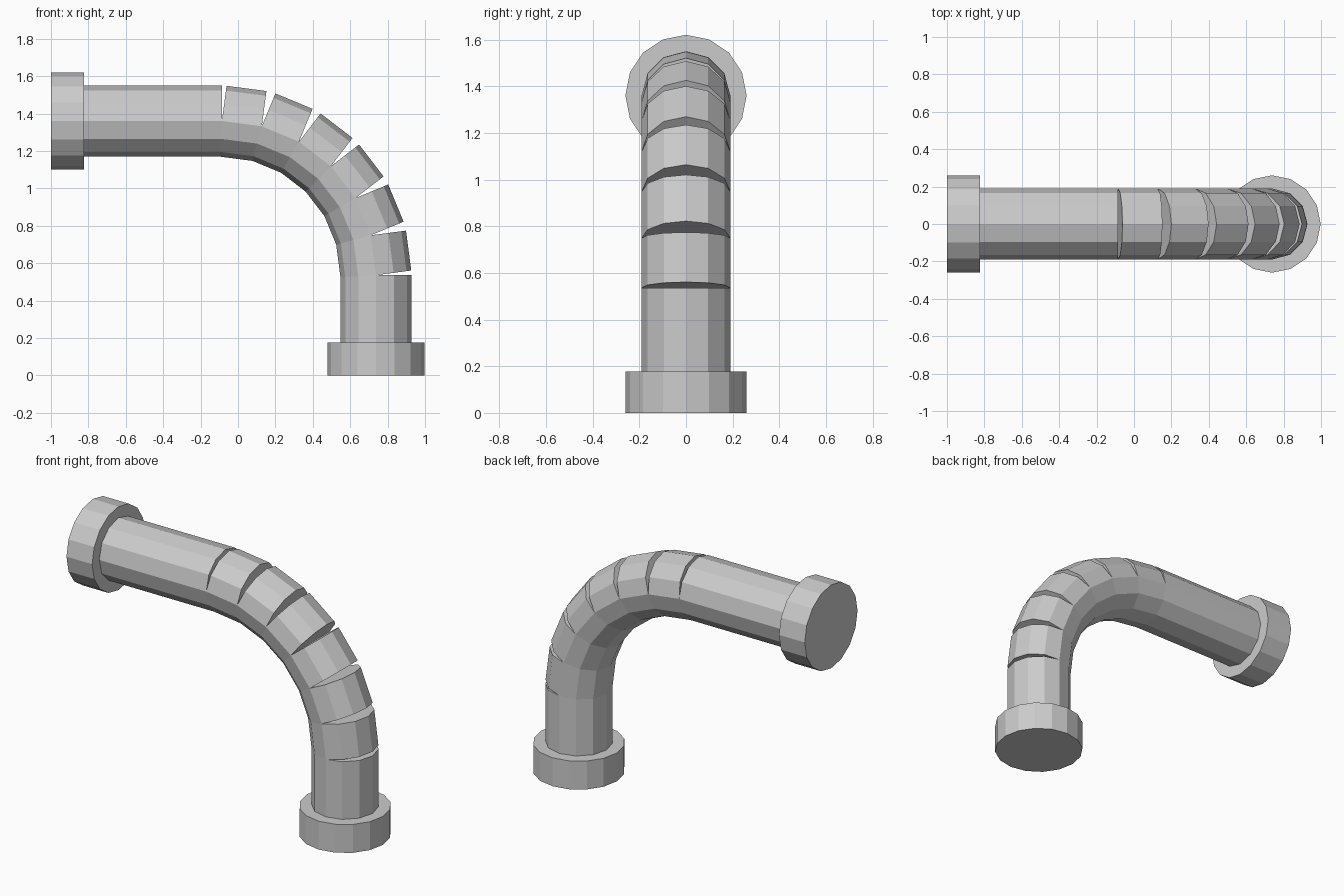
import bpy, math
from mathutils import Vector

if "Cube" in bpy.data.objects:
    bpy.data.objects.remove(bpy.data.objects["Cube"])

PIPE_R, COLLAR_R, COLLAR_H = 0.19, 0.26, 0.177
AXIS_X, AXIS_Z, BEND_R, STEPS = 0.738, 1.36, 0.824, 6


def cylinder(name, a, b, radius, sides):
    """Capped flat-shaded cylinder from a to b in the XZ plane, a corner facing outward."""
    a, b = Vector(a), Vector(b)
    d = b - a
    bpy.ops.mesh.primitive_cylinder_add(
        vertices=sides, radius=radius, depth=d.length, location=(a + b) / 2,
        rotation=(0, math.atan2(d.x, d.z), 0))
    bpy.context.object.name = name


# bend joints along the quarter-circle centreline, from level to upright
cx, cz = AXIS_X - BEND_R, AXIS_Z - BEND_R
joints = []
for i in range(STEPS + 1):
    t = math.radians(90 * i / STEPS)
    joints.append((cx + BEND_R * math.sin(t), 0, cz + BEND_R * math.cos(t)))

# straight pipes
cylinder("horizontal_pipe", (-1 + COLLAR_H / 2, 0, AXIS_Z), joints[0], PIPE_R, 12)
cylinder("vertical_pipe", (AXIS_X, 0, COLLAR_H / 2), joints[-1], PIPE_R, 12)

# bend segments: overlap inside the curve, open wedge gaps outside
for i in range(STEPS):
    cylinder(f"bend_segment_{i + 1}", joints[i], joints[i + 1], PIPE_R, 12)

# end collars
cylinder("wall_collar", (-1, 0, AXIS_Z), (-1 + COLLAR_H, 0, AXIS_Z), COLLAR_R, 16)
cylinder("base_collar", (AXIS_X, 0, 0), (AXIS_X, 0, COLLAR_H), COLLAR_R, 16)
